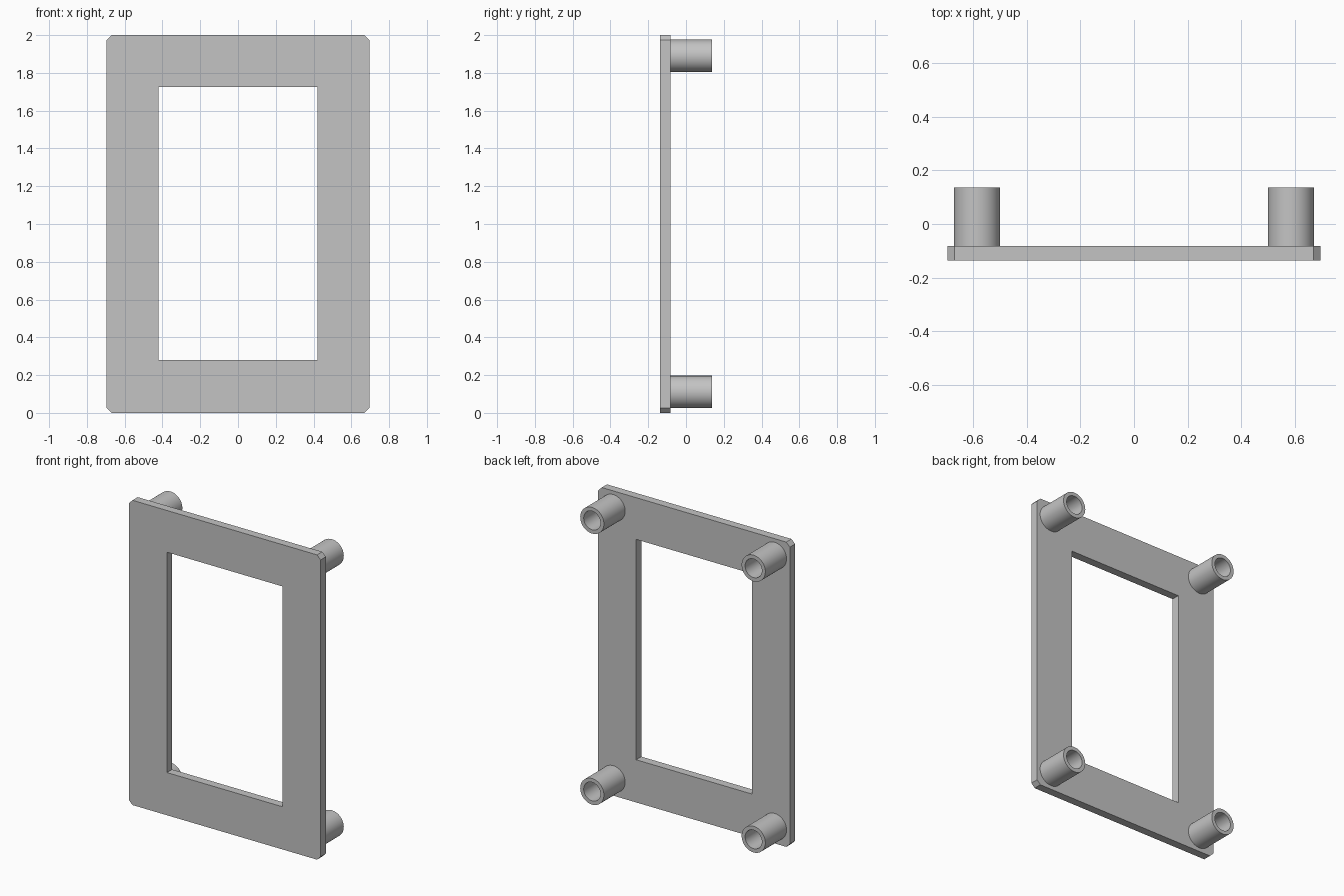
import bpy, bmesh, math
from mathutils import Matrix, Vector

cube = bpy.data.objects.get("Cube")
if cube:
    bpy.data.objects.remove(cube, do_unlink=True)

GREY = (0.55, 0.55, 0.55, 1)
grey = bpy.data.materials.new("plain grey")
grey.use_nodes = True
grey.diffuse_color = GREY
grey.node_tree.nodes["Principled BSDF"].inputs["Base Color"].default_value = GREY

FRONT, BACK, END = -0.137, -0.083, 0.137
HALF_W, HALF_H, CHAMFER = 0.696, 1.0, 0.026


def add_object(name, bm):
    bmesh.ops.recalc_face_normals(bm, faces=bm.faces)
    mesh = bpy.data.meshes.new(name)
    bm.to_mesh(mesh)
    bm.free()
    mesh.materials.append(grey)
    obj = bpy.data.objects.new(name, mesh)
    bpy.context.collection.objects.link(obj)
    return obj


def outline(half_w, half_h, cut):
    """Chamfered rectangle, two points per corner (they coincide when cut is 0)."""
    points = []
    for sx, sz in ((1, 1), (-1, 1), (-1, -1), (1, -1)):
        pair = [(sx * half_w, sz * (half_h - cut)), (sx * (half_w - cut), sz * half_h)]
        points += pair if sx == sz else pair[::-1]
    return points


# Frame plate with chamfered corners and a rectangular opening
bm = bmesh.new()
loops = []
for half_w, half_h, cut in ((HALF_W, HALF_H, CHAMFER), (0.42, 0.723, 0)):
    for y in (FRONT, BACK):
        loops.append([bm.verts.new((x, y, z + 1.003 if cut == 0 else z + 1))
                      for x, z in outline(half_w, half_h, cut)])
outer_f, outer_b, inner_f, inner_b = loops
for a, b in ((outer_f, outer_b), (outer_b, inner_b), (inner_b, inner_f), (inner_f, outer_f)):
    for i in range(len(a)):
        j = (i + 1) % len(a)
        bm.faces.new((a[i], a[j], b[j], b[i]))
bmesh.ops.remove_doubles(bm, verts=bm.verts, dist=0.0001)
add_object("frame_plate", bm)


# Hollow round standoffs, lathed from a wall profile (radius, y)
def standoff(name, x, z):
    bm = bmesh.new()
    profile = [(0.086, BACK), (0.086, END), (0.061, END), (0.061, BACK), (0, BACK)]
    verts = [bm.verts.new((r, y, 0)) for r, y in profile]
    edges = [bm.edges.new(pair) for pair in zip(verts, verts[1:])]
    bmesh.ops.spin(bm, geom=verts + edges, cent=(0, 0, 0), axis=(0, 1, 0),
                   angle=math.tau, steps=48)
    bmesh.ops.remove_doubles(bm, verts=bm.verts, dist=0.0001)
    # floor of the bore sits just proud of the plate
    for v in bm.verts:
        if Vector((v.co.x, v.co.z)).length < 0.07 and v.co.y < 0:
            v.co.y += 0.001
    bmesh.ops.transform(bm, matrix=Matrix.Translation((x, 0, z)), verts=bm.verts)
    obj = add_object(name, bm)
    bpy.ops.object.select_all(action='DESELECT')
    obj.select_set(True)
    bpy.context.view_layer.objects.active = obj
    bpy.ops.object.shade_smooth_by_angle(angle=math.radians(30))


for side, x in (("left", 0.586), ("right", -0.586)):
    for level, z in (("upper", 1.89), ("lower", 0.111)):
        standoff(f"{level}_{side}_standoff", x, z)
